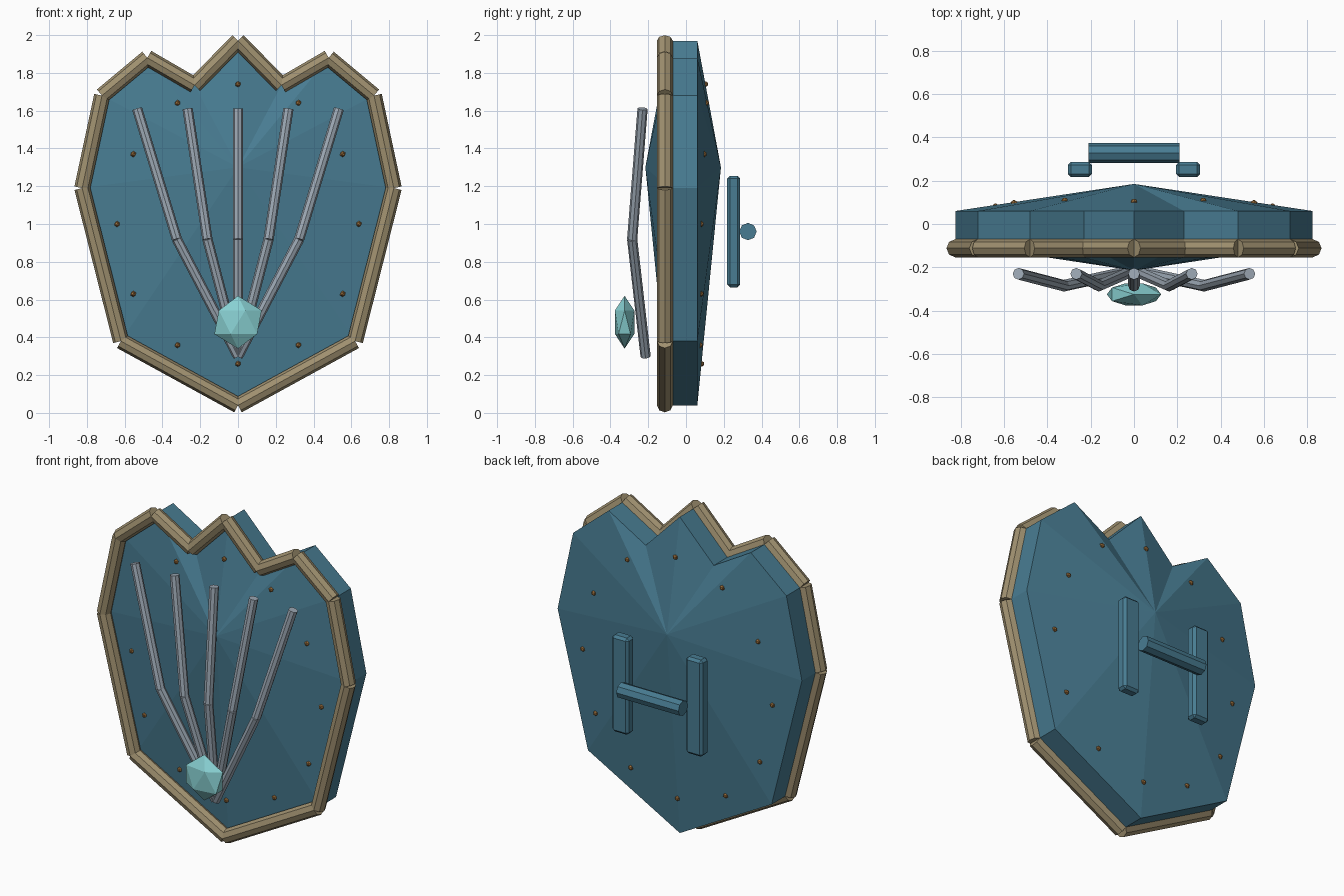
import bpy, bmesh, math
from mathutils import Vector
from mathutils.bvhtree import BVHTree

if "Cube" in bpy.data.objects:
    bpy.data.objects.remove(bpy.data.objects["Cube"])


def material(name, rgb):
    lin = [c / 255 / 12.92 if c < 11 else ((c / 255 + 0.055) / 1.055) ** 2.4 for c in rgb]
    m = bpy.data.materials.new(name)
    m.diffuse_color = (*lin, 1)
    m.use_nodes = True
    m.node_tree.nodes["Principled BSDF"].inputs["Base Color"].default_value = m.diffuse_color
    return m


TEAL = material("teal_plate", (72, 124, 146))
BRASS = material("aged_brass", (160, 145, 112))
STEEL = material("pale_steel", (158, 170, 182))
GEM = material("aqua_gem", (136, 208, 210))
RIVET = material("bronze_rivet", (160, 114, 62))


def make(name, bm, mat):
    bmesh.ops.recalc_face_normals(bm, faces=bm.faces)
    me = bpy.data.meshes.new(name)
    bm.to_mesh(me)
    me.materials.append(mat)
    ob = bpy.data.objects.new(name, me)
    bpy.context.collection.objects.link(ob)
    return ob


def rod(bm, a, b, r, sides=8):
    """Capped prism from a to b, with one corner line facing -y."""
    a, b = Vector(a), Vector(b)
    d = (b - a).normalized()
    u = Vector((0, -1, 0))
    u = (u - d * u.dot(d)).normalized()
    v = d.cross(u)
    rings = []
    for p in (a, b):
        rings.append([bm.verts.new(p + r * (u * math.cos(t) + v * math.sin(t)))
                      for t in (2 * math.pi * i / sides for i in range(sides))])
    for i in range(sides):
        j = (i + 1) % sides
        bm.faces.new((rings[0][i], rings[0][j], rings[1][j], rings[1][i]))
    bm.faces.new(rings[0][::-1])
    bm.faces.new(rings[1])


# Shield outline, right half mirrored to the left
half = [(0, 1.97), (0.23, 1.735), (0.48, 1.88), (0.72, 1.68), (0.825, 1.19), (0.62, 0.38), (0, 0.04)]
outline = half + [(-x, z) for x, z in half[-2:0:-1]]
n = len(outline)

# Body: thick plate with a shallow peak on both sides
bm = bmesh.new()
front = [bm.verts.new((x, -0.09, z)) for x, z in outline]
back = [bm.verts.new((x, 0.06, z)) for x, z in outline]
peak_f = bm.verts.new((0, -0.215, 1.3))
peak_b = bm.verts.new((0, 0.185, 1.3))
for i in range(n):
    j = (i + 1) % n
    bm.faces.new((front[i], front[j], back[j], back[i]))
    bm.faces.new((front[j], front[i], peak_f))
    bm.faces.new((back[i], back[j], peak_b))
tree = BVHTree.FromBMesh(bm)
make("shield_body", bm, TEAL)

# Rim bars along the outline
bm = bmesh.new()
for i in range(n):
    (x1, z1), (x2, z2) = outline[i], outline[(i + 1) % n]
    rod(bm, (x1, -0.112, z1), (x2, -0.112, z2), 0.042)
make("rim", bm, BRASS)

# Fan of bent ribs
bm = bmesh.new()
for k in range(-2, 3):
    root, bend, tip = (0, -0.214, 0.30), (k * 0.162, -0.285, 0.92), (k * 0.267, -0.23, 1.61)
    rod(bm, root, bend, 0.027)
    rod(bm, bend, tip, 0.027)
make("fan_ribs", bm, STEEL)

# Gem at the root of the fan
bm = bmesh.new()
bmesh.ops.create_icosphere(bm, subdivisions=1, radius=1)
bmesh.ops.scale(bm, vec=(0.14, 0.06, 0.14), verts=bm.verts)
bmesh.ops.translate(bm, vec=(0, -0.325, 0.48), verts=bm.verts)
make("gem", bm, GEM)

# Ring of rivets on both faces
bm = bmesh.new()
for side in (-1, 1):
    for i in range(12):
        t = 2 * math.pi * i / 12
        x, z = 0.64 * math.sin(t), 1.0 + 0.74 * math.cos(t)
        hit = tree.ray_cast(Vector((x, side, z)), Vector((0, -side, 0)))[0]
        new = bmesh.ops.create_icosphere(bm, subdivisions=1, radius=0.016)["verts"]
        bmesh.ops.translate(bm, vec=hit, verts=new)
make("rivets", bm, RIVET)

# Bevelled arm straps behind the shield
for side, label in ((-1, "left"), (1, "right")):
    bm = bmesh.new()
    bmesh.ops.create_cube(bm, size=1)
    bmesh.ops.scale(bm, vec=(0.112, 0.07, 0.59), verts=bm.verts)
    bmesh.ops.translate(bm, vec=(side * 0.25, 0.252, 0.96), verts=bm.verts)
    bmesh.ops.bevel(bm, geom=bm.edges[:], offset=0.015, segments=1, affect='EDGES')
    make("strap_" + label, bm, TEAL)

# Hand grip
bm = bmesh.new()
rod(bm, (-0.21, 0.328, 0.96), (0.21, 0.328, 0.96), 0.046)
make("hand_grip", bm, TEAL)
